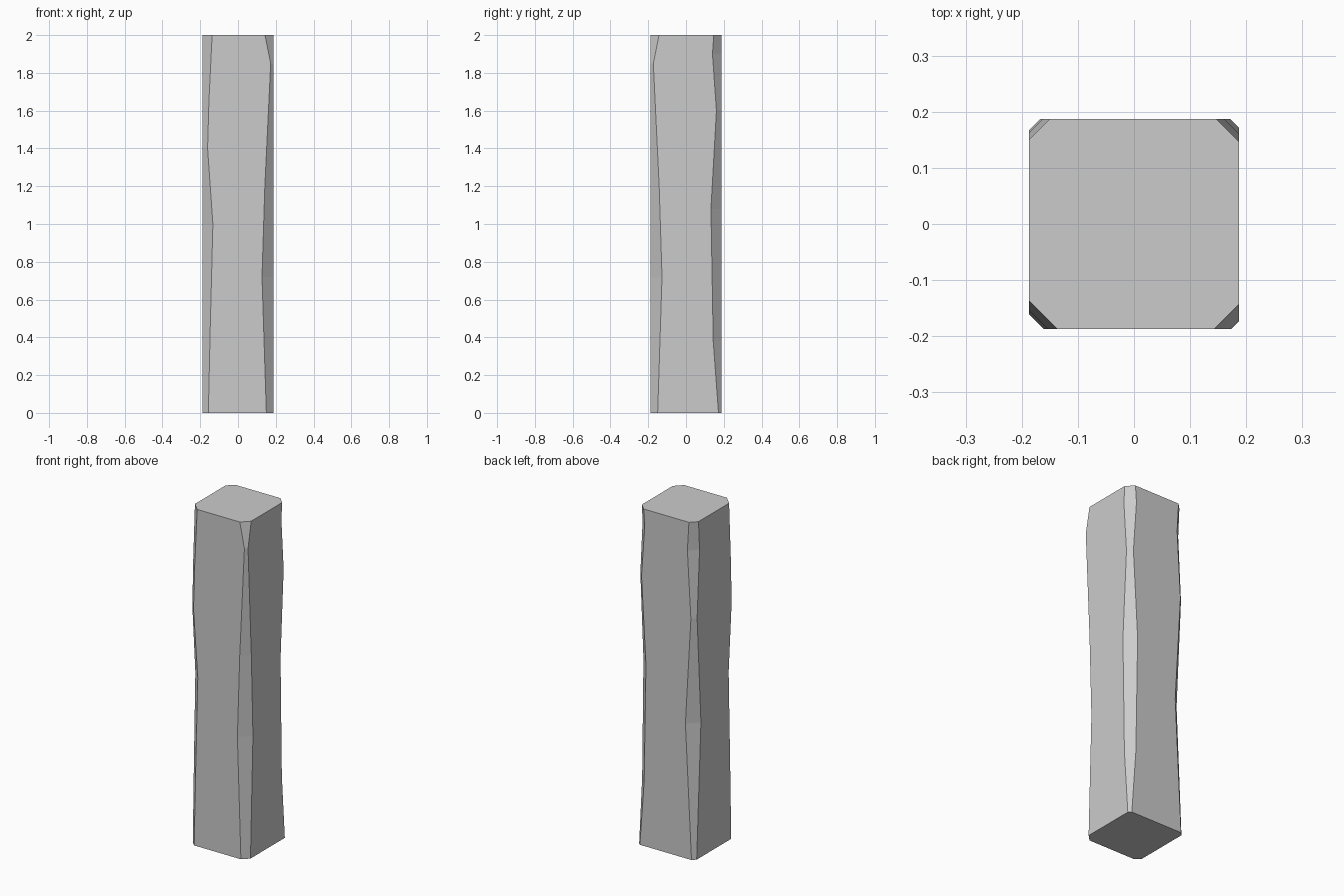
import bpy, bmesh

if "Cube" in bpy.data.objects:
    bpy.data.objects.remove(bpy.data.objects["Cube"])

H = 0.187  # half width of the square post

# Worn corners, counter-clockwise from above: (x sign, y sign), [(height, cut size), ...]
corners = [
    ((-1, -1), [(0, 0.03), (0.45, 0.04), (1.0, 0.054), (1.4, 0.026), (1.65, 0.033), (2, 0.05)]),
    ((1, -1), [(0, 0.037), (0.72, 0.06), (1.2, 0.045), (1.85, 0.014), (2, 0.044)]),
    ((1, 1), [(0, 0.015), (0.38, 0.043), (1.08, 0.055), (1.6, 0.026), (1.9, 0.047), (2, 0.04)]),
    ((-1, 1), [(0, 0.02), (0.8, 0.06), (1.43, 0.024), (1.83, 0.047), (2, 0.037)]),
]

bm = bmesh.new()
columns = []
for (sx, sy), cuts in corners:
    on_x = [bm.verts.new((sx * H, sy * (H - c), z)) for z, c in cuts]
    on_y = [bm.verts.new((sx * (H - c), sy * H, z)) for z, c in cuts]
    first, second = (on_x, on_y) if sx * sy > 0 else (on_y, on_x)
    columns.append((first, second))
    # chipped corner strip
    for i in range(len(cuts) - 1):
        bm.faces.new((first[i], second[i], second[i + 1], first[i + 1]))

# flat sides between neighbouring corners
for k in range(4):
    a, b = columns[k][1], columns[(k + 1) % 4][0]
    bm.faces.new(a[::-1] + b)

# top and bottom
bm.faces.new([col[-1] for pair in columns for col in pair])
bm.faces.new([col[0] for pair in columns for col in pair][::-1])
bmesh.ops.recalc_face_normals(bm, faces=bm.faces[:])

mesh = bpy.data.meshes.new("wooden_post")
bm.to_mesh(mesh)
bm.free()
post = bpy.data.objects.new("wooden_post", mesh)
bpy.context.collection.objects.link(post)
